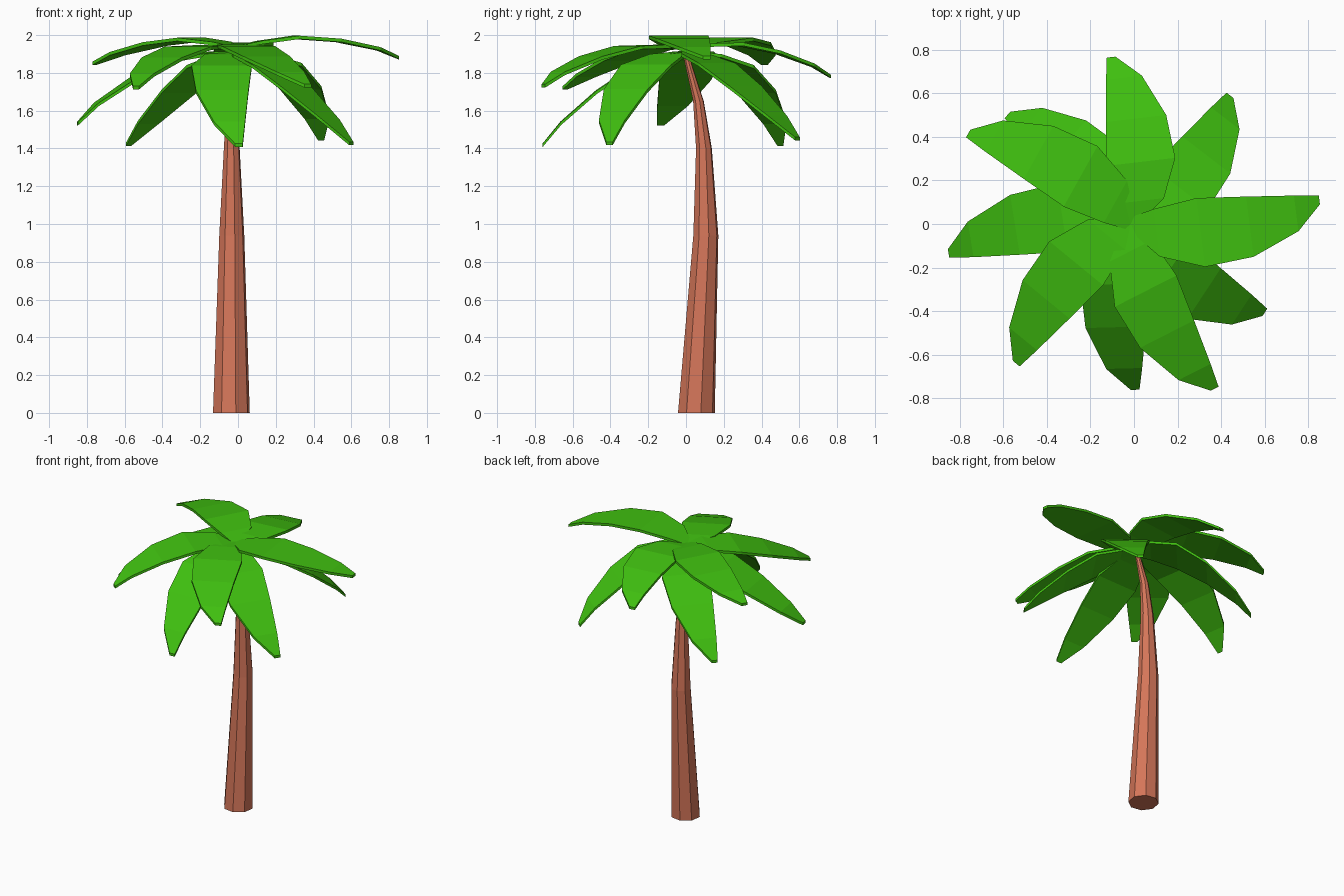
import bpy, bmesh
from math import cos, sin, pi
from mathutils import Vector

if "Cube" in bpy.data.objects:
    bpy.data.objects.remove(bpy.data.objects["Cube"])


def material(name, color):
    m = bpy.data.materials.new(name)
    m.diffuse_color = color
    m.use_nodes = True
    m.node_tree.nodes["Principled BSDF"].inputs["Base Color"].default_value = m.diffuse_color
    return m


def make_object(name, bm, mat):
    bmesh.ops.recalc_face_normals(bm, faces=bm.faces[:])
    mesh = bpy.data.meshes.new(name)
    bm.to_mesh(mesh)
    bm.free()
    mesh.materials.append(mat)
    ob = bpy.data.objects.new(name, mesh)
    bpy.context.collection.objects.link(ob)
    return ob


bark = material("bark", (0.66, 0.18, 0.10, 1))
leaf = material("leaf", (0.05, 0.52, 0.005, 1))

# Curved, tapering eight-sided trunk: (x, y, z, radius)
SIDES = 8
RINGS = [(-0.035, 0.055, 0, 0.1), (-0.033, 0.105, 0.94, 0.068),
         (-0.033, 0.095, 1.4, 0.043), (-0.033, 0.066, 1.65, 0.029),
         (-0.03, -0.004, 1.91, 0.015)]
bm = bmesh.new()
rings = []
for x, y, z, r in RINGS:
    angles = [2 * pi * (i + 0.3) / SIDES for i in range(SIDES)]
    rings.append([bm.verts.new((x + r * cos(a), y + r * sin(a), z)) for a in angles])
for low, high in zip(rings, rings[1:]):
    for i in range(SIDES):
        j = (i + 1) % SIDES
        bm.faces.new((low[i], low[j], high[j], high[i]))
bm.faces.new(rings[0])
bm.faces.new(rings[-1])
make_object("trunk", bm, bark)

# Shared lopsided frond outline: (fraction of length, left edge, right edge, arch)
OUTLINE = [(0, 0.03, -0.04, 0), (0.13, 0.055, -0.165, 0.035),
           (0.36, 0.08, -0.238, 0.075), (0.62, 0.058, -0.22, 0.072),
           (0.87, 0.035, -0.13, 0.04), (1, 0.02, -0.02, 0)]
THICK = 0.018


def frond(name, base_z, tip, arch):
    base = Vector((-0.015, 0.0, base_z))
    axis = Vector(tip) - base
    side = Vector((-axis.y, axis.x, 0)).normalized()
    bm = bmesh.new()
    rows = []
    for t, left, right, rise in OUTLINE:
        mid = base + axis * t + Vector((0, 0, rise * arch))
        row = []
        for drop in (0, THICK):
            for offset in (left, right):
                row.append(bm.verts.new(mid + side * offset - Vector((0, 0, drop))))
        rows.append([row[0], row[1], row[3], row[2]])
    for a, b in zip(rows, rows[1:]):
        for i in range(4):
            j = (i + 1) % 4
            bm.faces.new((a[i], a[j], b[j], b[i]))
    bm.faces.new(rows[0])
    bm.faces.new(rows[-1])
    make_object(name, bm, leaf)


# Upper and lower tiers of fronds, placed by their tips
UPPER = [(0.85, 0.11, 1.89), (-0.105, 0.765, 1.79), (-0.76, 0.415, 1.86),
         (-0.54, -0.64, 1.73), (0.37, -0.755, 1.74)]
LOWER = [(0.44, 0.59, 1.46), (-0.58, 0.5, 1.43), (-0.85, -0.135, 1.54),
         (0.005, -0.76, 1.425), (0.6, -0.405, 1.435)]
for n, tip in enumerate(UPPER, 1):
    frond(f"upper_frond_{n}", 1.94, tip, 1.0)
for n, tip in enumerate(LOWER, 1):
    frond(f"lower_frond_{n}", 1.915, tip, 1.35)
